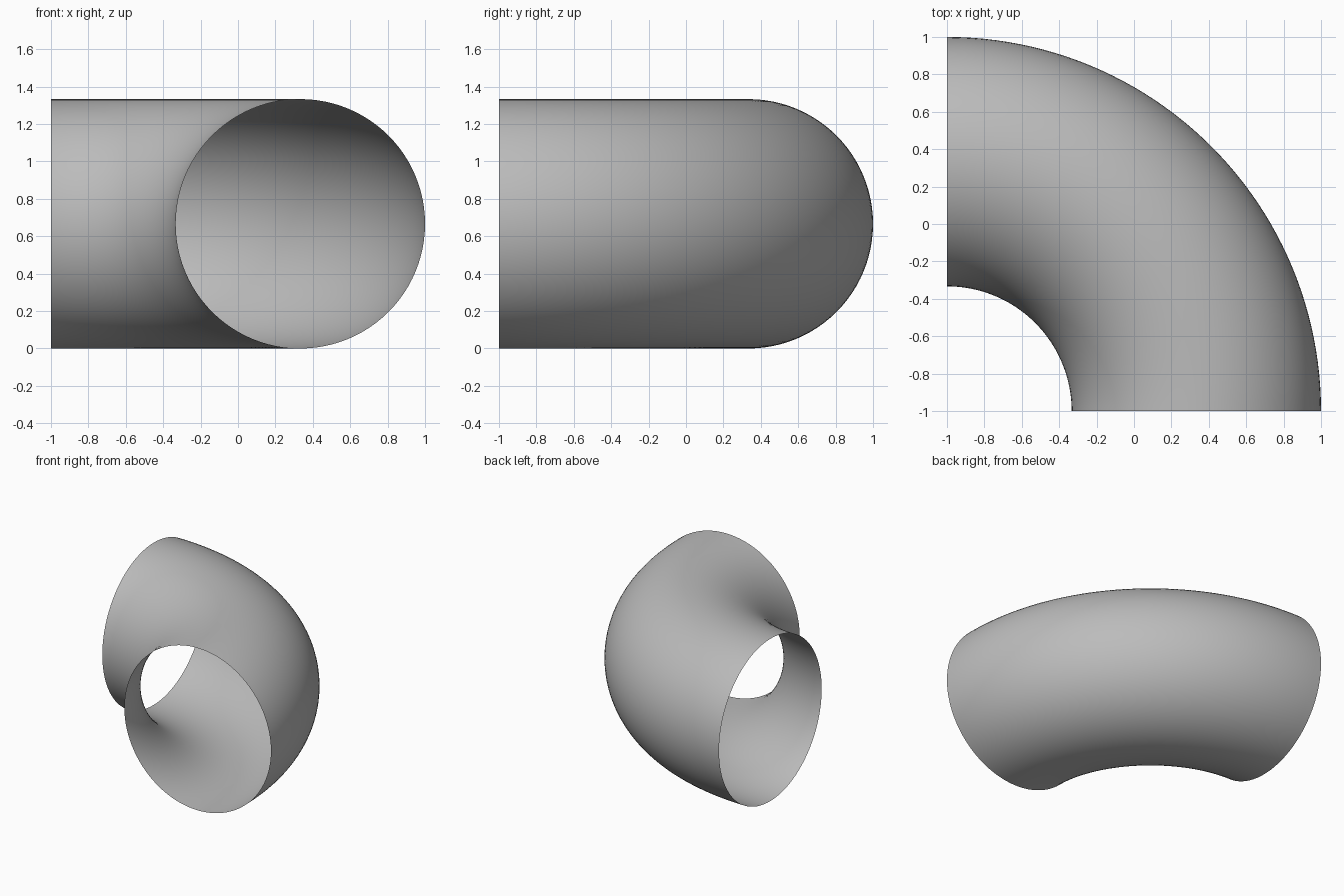
import bpy
import bmesh
from math import pi
from mathutils import Matrix, Vector

cube = bpy.data.objects.get("Cube")
if cube:
    bpy.data.objects.remove(cube, do_unlink=True)

TUBE = 2 / 3            # pipe radius
BEND = 2 * TUBE         # bend radius along the pipe centre
CORNER = Vector((-1, -1, TUBE))   # centre of the bend

# Plain grey
grey = bpy.data.materials.new("plain_grey")
grey.use_nodes = True
colour = (0.5, 0.5, 0.5, 1)
grey.diffuse_color = colour
grey.node_tree.nodes["Principled BSDF"].inputs["Base Color"].default_value = colour

# Open quarter-bend pipe: a ring at the front mouth swept round the corner
bm = bmesh.new()
ring_place = Matrix.Translation(CORNER + Vector((BEND, 0, 0))) @ Matrix.Rotation(pi / 2, 4, "X")
bmesh.ops.create_circle(bm, segments=96, radius=TUBE, matrix=ring_place)
bmesh.ops.spin(bm, geom=bm.edges[:], cent=CORNER, axis=(0, 0, 1),
               angle=pi / 2, steps=48, use_duplicate=False)

# Turn every face outward from the pipe's centre line
bm.normal_update()
for face in bm.faces:
    middle = face.calc_center_median()
    spoke = Vector((middle.x, middle.y, TUBE)) - CORNER
    outward = middle - (CORNER + spoke.normalized() * BEND)
    if face.normal.dot(outward) < 0:
        face.normal_flip()
    face.smooth = True

mesh = bpy.data.meshes.new("elbow_pipe")
bm.to_mesh(mesh)
bm.free()
mesh.materials.append(grey)
pipe = bpy.data.objects.new("elbow_pipe", mesh)
bpy.context.collection.objects.link(pipe)
